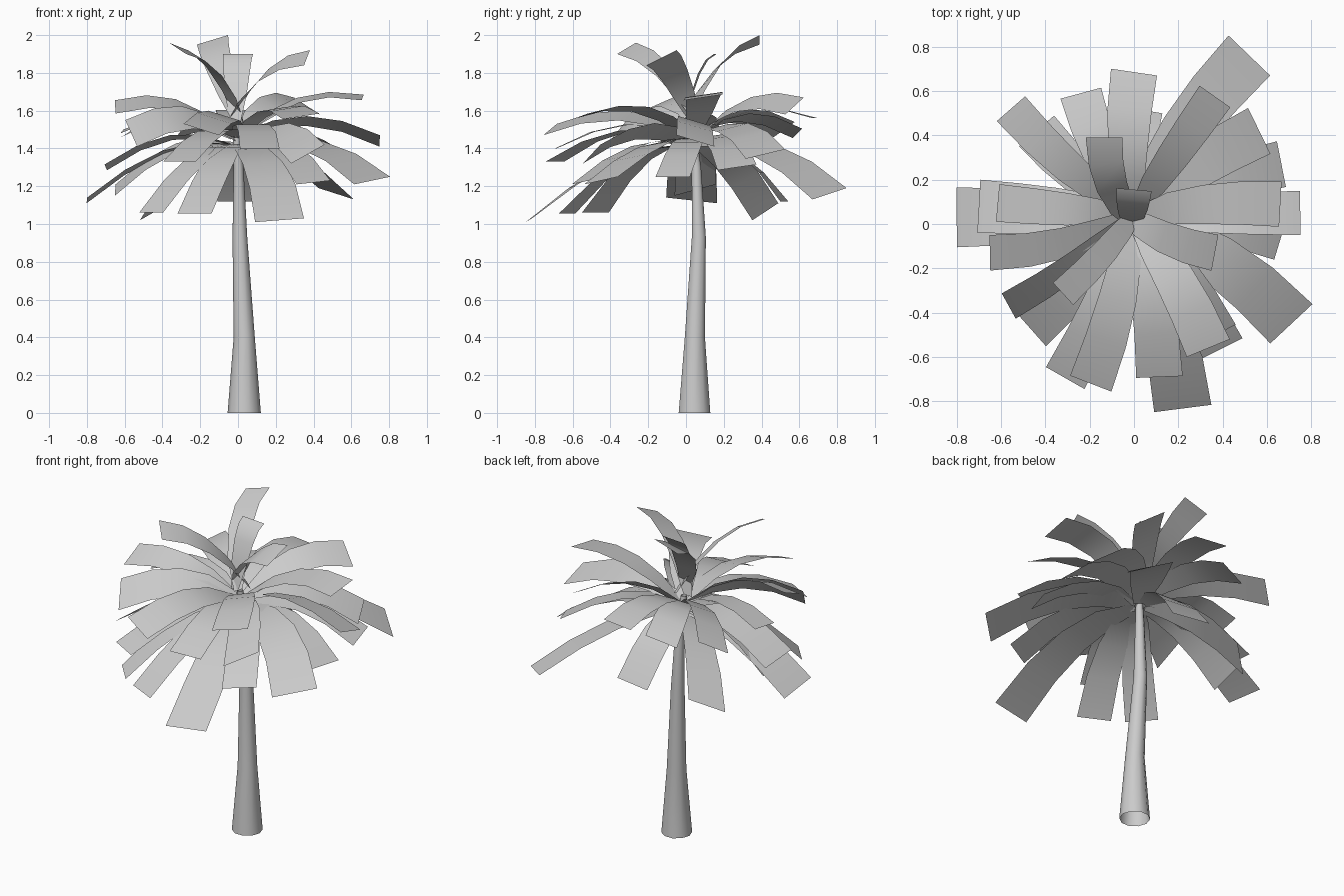
import bpy, math
from mathutils import Vector


def make_object(name, verts, faces):
    mesh = bpy.data.meshes.new(name)
    mesh.from_pydata(verts, [], faces)
    mesh.polygons.foreach_set("use_smooth", [True] * len(faces))
    obj = bpy.data.objects.new(name, mesh)
    bpy.context.collection.objects.link(obj)
    return obj


# Trunk: open tapering tube, rings given as (x, y, z, radius)
SIDES = 10
rings = [(0.033, 0.045, 0, 0.088), (0.033, 0.047, 0.4, 0.056),
         (0.01, 0.068, 0.93, 0.039), (0.003, 0.055, 1.3, 0.026),
         (-0.01, 0.035, 1.5, 0.018)]
verts, faces = [], []
for x, y, z, r in rings:
    for i in range(SIDES):
        a = math.tau * i / SIDES
        verts.append((x + r * math.cos(a), y + r * math.sin(a), z))
for k in range(len(rings) - 1):
    for i in range(SIDES):
        j = (i + 1) % SIDES
        faces.append((k * SIDES + i, k * SIDES + j,
                      (k + 1) * SIDES + j, (k + 1) * SIDES + i))
make_object("trunk", verts, faces)


# Frond: a strip arching from the crown to its tip, curling a little sideways
WIDTHS = (0.3, 0.7, 0.86, 0.95, 1.0)


def frond(name, base_z, start, x, y, z, width, roll, curl=0.07):
    tip = Vector((x, y, z))
    reach = Vector((x + 0.01, y - 0.04, 0))
    out = reach.normalized()
    left = Vector((-out.y, out.x, 0))
    base = Vector((-0.01, 0.04, base_z)) + out * start
    bend = base.lerp(tip, 0.45) + Vector((0, 0, 0.19)) + left * curl * reach.length
    verts = []
    for i, w in enumerate(WIDTHS):
        t = i / (len(WIDTHS) - 1)
        p = base * (1 - t) ** 2 + bend * 2 * t * (1 - t) + tip * t * t
        tangent = (bend - base) * (1 - t) + (tip - bend) * t
        side = Vector((-tangent.y, tangent.x, 0)).normalized() * width / 2
        side.z = roll / 2
        verts += [p + side * w, p - side * w]
    faces = [(2 * i, 2 * i + 1, 2 * i + 3, 2 * i + 2)
             for i in range(len(WIDTHS) - 1)]
    make_object(name, verts, faces)


# Each entry: tip x, y, z, tip width, height difference across the tip, curl
upright = [(-0.135, 0.39, 1.975, 0.165, -0.05, 0.22), (0, 0.155, 1.90, 0.16, 0, 0),
           (-0.32, -0.315, 1.93, 0.135, -0.06), (0.365, -0.13, 1.88, 0.165, 0.08, -0.15)]

spreading = [(0.365, 0.575, 1.625, 0.17, 0.09, 0), (0, 0.685, 1.56, 0.21, 0),
             (-0.24, 0.59, 1.48, 0.19, -0.05), (-0.555, 0.52, 1.50, 0.17, -0.08),
             (0.565, 0.42, 1.37, 0.23, 0.05), (0.66, 0.09, 1.67, 0.205, 0.03),
             (0.75, 0.05, 1.44, 0.2, -0.06, 0), (0.335, -0.56, 1.57, 0.21, 0.03),
             (0.115, -0.69, 1.40, 0.21, 0), (-0.195, -0.72, 1.50, 0.2, -0.06),
             (-0.31, -0.695, 1.33, 0.2, 0), (-0.565, -0.37, 1.48, 0.13, -0.14),
             (-0.65, -0.13, 1.62, 0.16, -0.07, 0.13), (-0.615, 0.095, 1.49, 0.17, -0.02, 0)]

drooping = [(0.52, 0.76, 1.16, 0.26, 0.06), (0.665, 0.27, 1.3, 0.21, 0.03),
            (0.66, -0.07, 1.25, 0.19, 0), (0.71, -0.45, 1.23, 0.26, 0.04, 0.12),
            (0.4, -0.56, 1.22, 0.2, 0.02), (0.37, -0.5, 1.37, 0.2, 0.1),
            (0.22, -0.832, 1.02, 0.26, 0.02),
            (-0.23, -0.63, 1.055, 0.2, 0), (-0.46, -0.48, 1.06, 0.19, 0),
            (-0.8, 0.03, 1.125, 0.27, 0.03, 0), (-0.70, 0.08, 1.30, 0.24, 0.03, 0),
            (-0.65, 0.05, 1.18, 0.22, -0.06, 0), (-0.44, 0.42, 1.065, 0.21, -0.09),
            (0.01, 0.52, 1.12, 0.24, 0)]

for kind, tips, base_z, start in (("upright_frond", upright, 1.52, -0.05),
                                  ("spreading_frond", spreading, 1.46, 0.02),
                                  ("drooping_frond", drooping, 1.42, 0.03)):
    for n, tip in enumerate(tips, 1):
        frond(f"{kind}_{n}", base_z, start, *tip)
